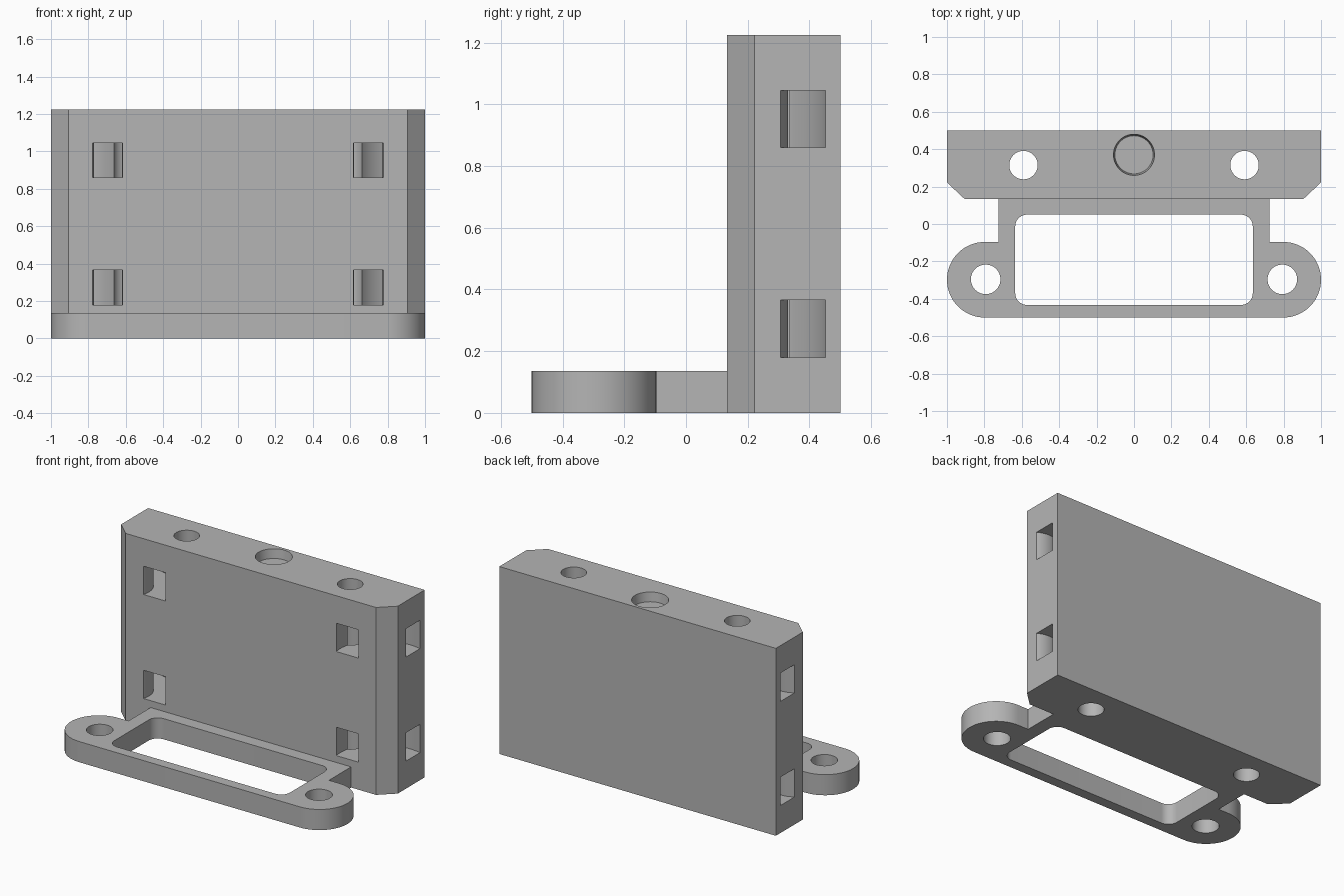
import bpy, bmesh
from math import cos, sin, pi, radians

cube = bpy.data.objects.get("Cube")
if cube:
    bpy.data.objects.remove(cube, do_unlink=True)

grey = bpy.data.materials.new("plain grey")
grey.use_nodes = True
grey.diffuse_color = (0.46, 0.46, 0.46, 1)
grey.node_tree.nodes["Principled BSDF"].inputs["Base Color"].default_value = grey.diffuse_color

HEIGHT, THICK = 1.225, 0.135   # upright block height, flange thickness


def arc(cx, cy, rx, ry, start, end, steps):
    angles = [radians(start + (end - start) * i / steps) for i in range(steps + 1)]
    return [(cx + rx * cos(a), cy + ry * sin(a)) for a in angles]


def prism(name, outline, z0, z1):
    """Extrude an outline in plan from z0 to z1."""
    bm = bmesh.new()
    base = bm.faces.new([bm.verts.new((x, y, z0)) for x, y in outline])
    top = bmesh.ops.extrude_face_region(bm, geom=[base])["geom"]
    verts = [v for v in top if isinstance(v, bmesh.types.BMVert)]
    bmesh.ops.translate(bm, verts=verts, vec=(0, 0, z1 - z0))
    return finish(name, bm)


def cylinder(name, x, y, r_low, r_top, z0, z1):
    bm = bmesh.new()
    bmesh.ops.create_cone(bm, cap_ends=True, segments=64, radius1=r_low,
                          radius2=r_top, depth=z1 - z0)
    bmesh.ops.translate(bm, verts=bm.verts, vec=(x, y, (z0 + z1) / 2))
    return finish(name, bm)


def finish(name, bm):
    bmesh.ops.recalc_face_normals(bm, faces=bm.faces)
    mesh = bpy.data.meshes.new(name)
    bm.to_mesh(mesh)
    bm.free()
    mesh.materials.append(grey)
    obj = bpy.data.objects.new(name, mesh)
    bpy.context.collection.objects.link(obj)
    return obj


def combine(target, other, operation):
    """Apply a boolean and discard the helper."""
    other.hide_render = True
    mod = target.modifiers.new(operation, "BOOLEAN")
    mod.operation, mod.solver, mod.object = operation, "EXACT", other
    bpy.context.view_layer.update()
    graph = bpy.context.evaluated_depsgraph_get()
    mesh = bpy.data.meshes.new_from_object(target.evaluated_get(graph))
    target.modifiers.clear()
    target.data = mesh
    bpy.data.objects.remove(other, do_unlink=True)


def mirrored(half):
    """Close a right-hand half outline with its mirror image."""
    return half + [(-x, y) for x, y in reversed(half)]


# Upright block with chamfered front corners
bracket = prism("mounting_bracket",
                mirrored([(0.905, 0.133), (1, 0.222), (1, 0.5)]), 0, HEIGHT)

# Flange with round ears and a neck reaching into the block
ear = arc(0.798, -0.298, 0.202, 0.202, -90, 90, 32)
flange = prism("flange", mirrored(ear + [(0.725, -0.096), (0.725, 0.25)]), 0, THICK)
combine(bracket, flange, "UNION")

# Rounded rectangular window in the flange
window = mirrored(arc(0.572, -0.37, 0.063, 0.063, -90, 0, 10)
                  + arc(0.572, -0.013, 0.063, 0.063, 0, 90, 10))
combine(bracket, prism("window_cutter", window, -0.1, 0.3), "DIFFERENCE")

# Screw holes in the ears and long holes through the block
for side in (-1, 1):
    for x, y, r in ((0.793, -0.296, 0.079), (0.591, 0.315, 0.076)):
        hole = cylinder("hole_cutter", side * x, y, r, r, -0.1, HEIGHT + 0.1)
        combine(bracket, hole, "DIFFERENCE")

# Curved strap slots running from the front face to each side face
for side in (-1, 1):
    outer = arc(0.92, 0.18, 0.307, 0.281, 30, 240, 60)
    inner = arc(0.92, 0.18, 0.15, 0.15, 240, 30, 48)
    # Keep only the bent quarter, with straight tails leaving the block
    outer = [p for p in outer if p[0] <= 1.06 and p[1] >= 0.06]
    outer = arc(0.92, 0.18, 0.307, 0.281, 60, 202, 40)
    inner = arc(0.92, 0.18, 0.15, 0.15, 215, 35, 40)
    slot = [(side * x, y) for x, y in outer + inner]
    for z in (0.18, 0.86):
        combine(bracket, prism("slot_cutter", slot, z, z + 0.185), "DIFFERENCE")

# Shallow tapered round recess in the top
recess = cylinder("recess_cutter", 0, 0.37, 0.102, 0.11, HEIGHT - 0.06, HEIGHT + 0.001)
combine(bracket, recess, "DIFFERENCE")

# Smooth curved walls, keep edges sharp
bpy.ops.object.select_all(action="DESELECT")
bracket.select_set(True)
bpy.context.view_layer.objects.active = bracket
bpy.ops.object.shade_smooth_by_angle(angle=radians(30))
